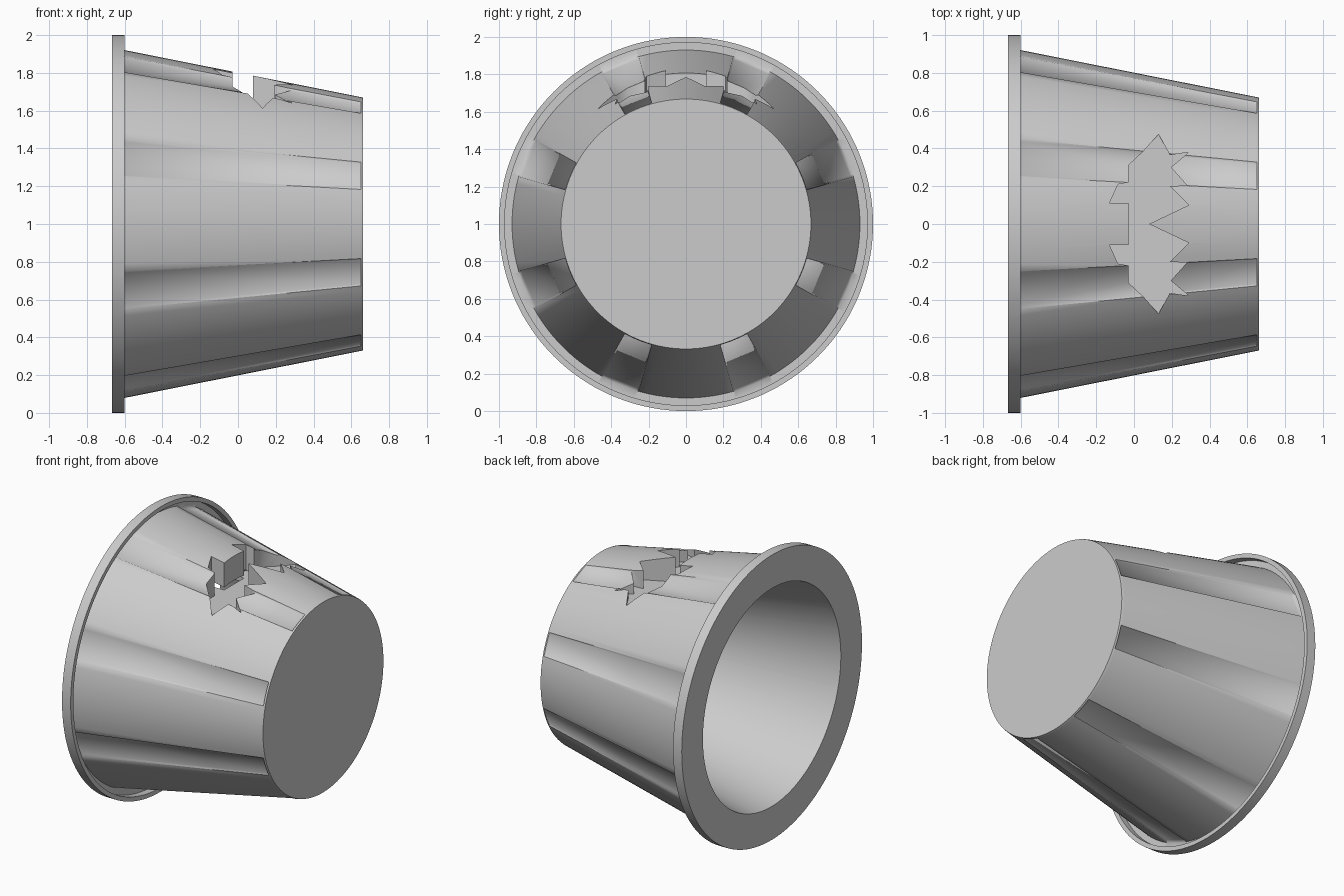
import bpy, bmesh
from math import sin, cos, radians
from mathutils import Vector

cube = bpy.data.objects.get("Cube")
if cube:
    bpy.data.objects.remove(cube)


def make_object(name, bm):
    bmesh.ops.recalc_face_normals(bm, faces=bm.faces)
    mesh = bpy.data.meshes.new(name)
    bm.to_mesh(mesh)
    bm.free()
    obj = bpy.data.objects.new(name, mesh)
    bpy.context.collection.objects.link(obj)
    return obj


def prism(name, outline, z, height):
    bm = bmesh.new()
    face = bm.faces.new([bm.verts.new((x, y, z)) for x, y in outline])
    top = bmesh.ops.extrude_face_region(bm, geom=[face])["geom"]
    bmesh.ops.translate(bm, vec=Vector((0, 0, height)),
                        verts=[v for v in top if isinstance(v, bmesh.types.BMVert)])
    return make_object(name, bm)


# Cross-section: round angle, fluted angle, flute depth.
# Points over a flute gather at its two floor corners, so its floor is flat.
FLUTES, ARC_STEPS, FLOOR_STEPS = 8, 12, 5
HALF_FLUTE, WALL = 6.7, 0.67
FLUTE_DEPTH = 0.014
section = []
for k in range(FLUTES):
    centre = 360 / FLUTES * (k + 0.5)
    floor = HALF_FLUTE - WALL
    section.append((centre - HALF_FLUTE, centre - HALF_FLUTE, 0))
    for i in range(FLOOR_STEPS + 1):
        t = 2 * i / FLOOR_STEPS - 1
        corner = floor if t > 0 else -floor
        section.append((centre + t * floor, centre + corner, FLUTE_DEPTH))
    gap = 360 / FLUTES - 2 * HALF_FLUTE
    for i in range(ARC_STEPS):
        angle = centre + HALF_FLUTE + gap * i / ARC_STEPS
        section.append((angle, angle, 0))

# Lathe profile: x, radius, fluted
profile = [
    (0.50, 0.53, False), (-0.667, 0.765, False),
    (-0.667, 1.0, False), (-0.60, 1.0, False),
    (-0.60, 0.97, False), (-0.65, 0.97, False),
    (-0.65, 0.93, False), (-0.638, 0.928, True),
    (0.645, 0.673, True), (0.65, 0.672, False), (0.662, 0.668, False),
]

# Bucket body with rim lip, cavity and end disc
bm = bmesh.new()
rings = []
for x, r, fluted in profile:
    ring = []
    for round_angle, flute_angle, dip in section:
        a = radians(flute_angle if fluted else round_angle)
        rad = r * (1 - dip) if fluted else r
        ring.append(bm.verts.new((x, rad * cos(a), 1 + rad * sin(a))))
    rings.append(ring)
n = len(section)
for a, b in zip(rings, rings[1:]):
    for i in range(n):
        j = (i + 1) % n
        bm.faces.new((a[i], a[j], b[j], b[i]))
bm.faces.new(rings[0])
bm.faces.new(rings[-1])
bmesh.ops.remove_doubles(bm, verts=bm.verts, dist=0.0001)
bucket = make_object("fluted_bucket", bm)

# Jagged recess in the upper side, mirrored across y
half = [(-0.03, 0.11), (-0.13, 0.11), (-0.085, 0.21), (-0.03, 0.22),
        (-0.03, 0.31), (0.05, 0.385), (0.13, 0.475), (0.19, 0.365),
        (0.29, 0.38), (0.195, 0.30), (0.28, 0.205), (0.19, 0.20),
        (0.29, 0.10)]
outline = half + [(0.08, 0)] + [(x, -y) for x, y in reversed(half)]
cutter = prism("recess_cutter", outline, 1.60, 0.6)
cutter.hide_render = True

cut = bucket.modifiers.new("recess", "BOOLEAN")
cut.operation = "DIFFERENCE"
cut.solver = "EXACT"
cut.object = cutter
bpy.ops.object.select_all(action="DESELECT")
bpy.context.view_layer.objects.active = bucket
bucket.select_set(True)
bpy.ops.object.modifier_apply(modifier=cut.name)
bpy.data.objects.remove(cutter)

# Flute walls blend into their floors but stay crisp against the body
bpy.ops.object.shade_smooth_by_angle(angle=radians(47))

# Flat floor closing the recess
prism("recess_floor", outline, 1.58, 0.03)
